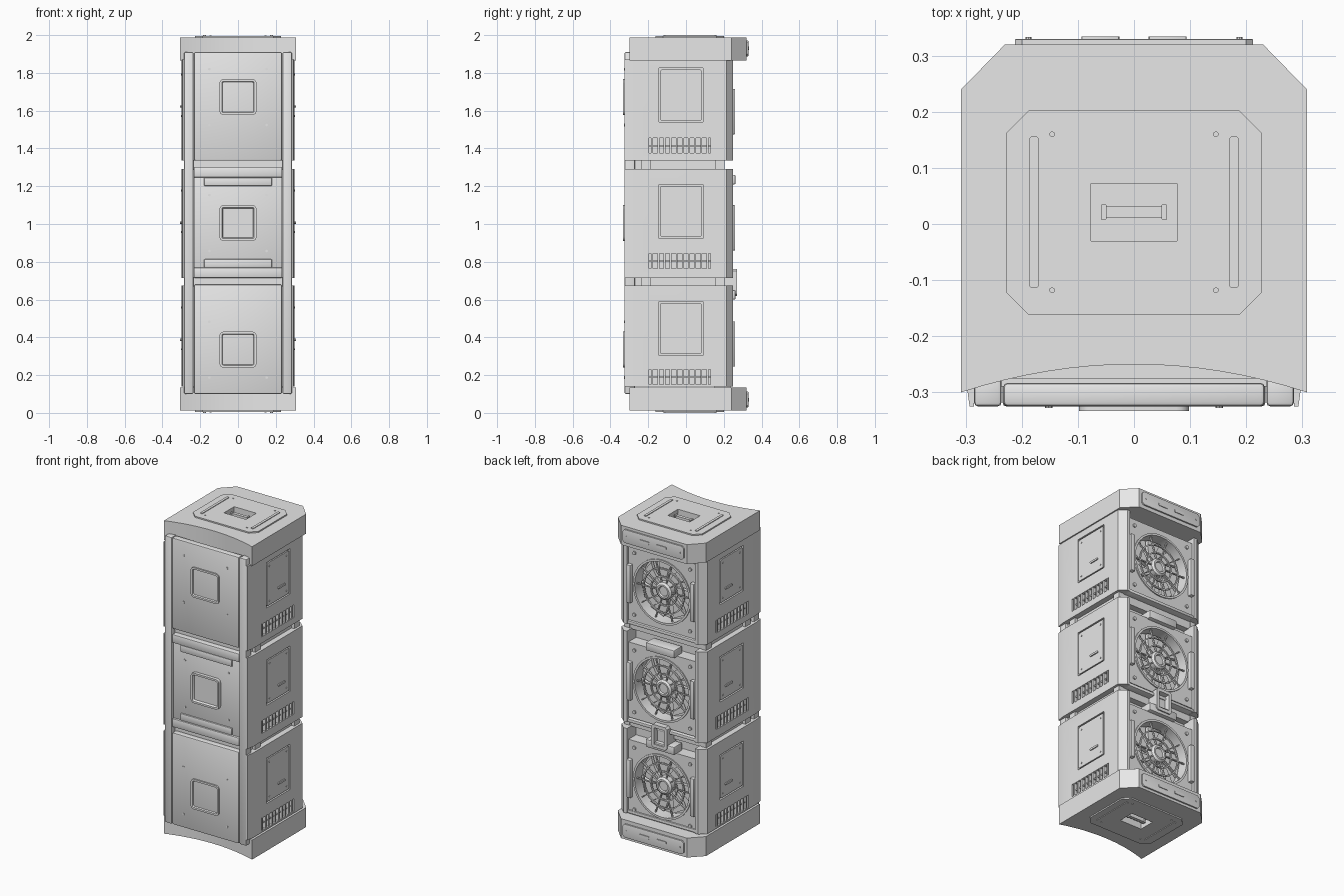
import bpy, bmesh
from math import sin, cos, pi

cube = bpy.data.objects.get("Cube")
if cube:
    bpy.data.objects.remove(cube, do_unlink=True)

grey = bpy.data.materials.new("light_grey")
grey.use_nodes = True
grey.diffuse_color = (0.8, 0.8, 0.8, 1)
grey.node_tree.nodes["Principled BSDF"].inputs["Base Color"].default_value = (0.8, 0.8, 0.8, 1)
parts = []


def finish(name, bm):
    bmesh.ops.recalc_face_normals(bm, faces=bm.faces[:])
    mesh = bpy.data.meshes.new(name)
    bm.to_mesh(mesh)
    bm.free()
    mesh.materials.append(grey)
    ob = bpy.data.objects.new(name, mesh)
    bpy.context.scene.collection.objects.link(ob)
    parts.append(ob)
    return ob


def place(u, v, w, axis):
    return {"x": (w, u, v), "y": (u, w, v), "z": (u, v, w)}[axis]


def prism(name, pts, a, b, axis="z", steps=(), bevel=0):
    """Extrude an outline from a to b; steps inset and shift the face at b."""
    bm = bmesh.new()
    low = [bm.verts.new(place(u, v, a, axis)) for u, v in pts]
    top = [bm.verts.new(place(u, v, b, axis)) for u, v in pts]
    bm.faces.new(low)
    face = bm.faces.new(top)
    for i in range(len(pts)):
        j = (i + 1) % len(pts)
        bm.faces.new((low[i], low[j], top[j], top[i]))
    bmesh.ops.recalc_face_normals(bm, faces=bm.faces[:])
    for width, shift in steps:
        bmesh.ops.inset_region(bm, faces=[face], thickness=width, use_even_offset=True)
        d = shift if b > a else -shift
        bmesh.ops.translate(bm, verts=face.verts[:], vec=place(0, 0, d, axis))
    if bevel:
        bmesh.ops.bevel(bm, geom=bm.edges[:], offset=bevel, segments=2,
                        profile=0.5, affect="EDGES")
    return finish(name, bm)


def box(name, x, y, z, bevel=0):
    pts = [(x[0], y[0]), (x[1], y[0]), (x[1], y[1]), (x[0], y[1])]
    return prism(name, pts, z[0], z[1], bevel=bevel)


def rounded(cx, cy, hx, hy, r, n=4):
    """Rectangle with rounded corners, or chamfered ones when n is 1."""
    pts = []
    for k, (sx, sy) in enumerate(((1, 1), (-1, 1), (-1, -1), (1, -1))):
        for i in range(n + 1):
            t = (k + i / n) * pi / 2
            pts.append((cx + sx * (hx - r) + r * cos(t), cy + sy * (hy - r) + r * sin(t)))
    return pts


def circle(cx, cy, r, n=32):
    return [(cx + r * cos(2 * pi * i / n), cy + r * sin(2 * pi * i / n)) for i in range(n)]


def square(cx, cy, h, n=32):
    pts = []
    for u, v in circle(0, 0, 1, n):
        m = max(abs(u), abs(v))
        pts.append((cx + h * u / m, cy + h * v / m))
    return pts


def ring(name, outer, inner, a, b):
    """Plate facing y with a hole; both outlines have the same point count."""
    bm = bmesh.new()
    loops = [[bm.verts.new((u, w, v)) for u, v in pts]
             for pts, w in ((outer, a), (outer, b), (inner, b), (inner, a))]
    n = len(outer)
    for k in range(4):
        p, q = loops[k], loops[(k + 1) % 4]
        for i in range(n):
            j = (i + 1) % n
            bm.faces.new((p[i], p[j], q[j], q[i]))
    return finish(name, bm)


def cut(ob, *cutters):
    for c in cutters:
        c.hide_render = True
        mod = ob.modifiers.new("cut", "BOOLEAN")
        mod.operation, mod.solver, mod.object = "DIFFERENCE", "EXACT", c
    bpy.context.view_layer.update()
    dg = bpy.context.evaluated_depsgraph_get()
    mesh = bpy.data.meshes.new_from_object(ob.evaluated_get(dg))
    ob.modifiers.clear()
    ob.data = mesh
    for c in cutters:
        parts.remove(c)
        bpy.data.objects.remove(c, do_unlink=True)


def mirrored(half):
    return half + [(-x, y) for x, y in reversed(half)]


# Three stacked modules: bottom, top, side hatch, vent, fan and badge heights
MODULES = {"upper": (1.335, 1.87, 1.682, 1.415, 1.595, 1.672),
           "middle": (0.715, 1.29, 1.067, 0.805, 0.98, 1.005),
           "lower": (0.14, 0.675, 0.447, 0.19, 0.365, 0.335)}
BODY = mirrored([(0.285, -0.275), (0.285, -0.325), (0.293, -0.325), (0.3, -0.275),
                 (0.3, 0.215), (0.26, 0.25), (0.238, 0.25), (0.238, 0.16)])


def side_details(name, body, s, hatch, vent):
    tag = name + ("_left" if s > 0 else "_right")
    x_in, x_out = sorted((s * 0.285, s * 0.35)), sorted((s * 0.27, s * 0.35))
    cut(body, box("hatch_cutter", x_in, (-0.143, 0.09), (hatch - 0.143, hatch + 0.143)),
        box("vent_cutter", x_out, (-0.195, 0.13), (vent - 0.04, vent + 0.04)))
    prism(tag + "_hatch", rounded(-0.027, hatch, 0.109, 0.135, 0.006, 1),
          s * 0.28, s * 0.299, "x")
    prism(tag + "_hatch_handle", rounded(0.004, hatch - 0.06, 0.034, 0.006, 0.003, 1),
          s * 0.295, s * 0.306, "x")
    for sy in (-1, 1):
        for sz in (-1, 1):
            prism(tag + "_hatch_screw", circle(-0.027 + sy * 0.085, hatch + sz * 0.11, 0.005, 8),
                  s * 0.295, s * 0.302, "x")
    for i in range(10):
        y = -0.179 + i * 0.0325
        box(tag + "_vent_fin", sorted((s * 0.265, s * 0.298)), (y - 0.005, y + 0.005),
            (vent - 0.041, vent + 0.041))
    box(tag + "_vent_bar", sorted((s * 0.268, s * 0.29)), (-0.195, 0.13),
        (vent - 0.004, vent + 0.004))


def fan(name, z):
    ring(name + "_fan_frame", square(0, z, 0.237), circle(0, z, 0.19), 0.15, 0.235)
    ring(name + "_fan_rim", circle(0, z, 0.203), circle(0, z, 0.19), 0.2, 0.242)
    for r in (0.09, 0.14):
        ring(name + "_grille_ring", circle(0, z, r + 0.004), circle(0, z, r - 0.004), 0.215, 0.225)
    prism(name + "_fan_hub", circle(0, z, 0.055), 0.15, 0.222, "y",
          steps=((0.012, 0.01), (0.01, 0), (0.004, -0.01)))
    for i in range(10):
        t = 2 * pi * i / 10
        c, s = cos(t), sin(t)
        spoke = [(r * c - w * s, z + r * s + w * c)
                 for r, w in ((0.05, -0.003), (0.195, -0.003), (0.195, 0.003), (0.05, 0.003))]
        prism(name + "_grille_spoke", spoke, 0.213, 0.223, "y")
    # Swept fan blades
    for i in range(7):
        t = 2 * pi * i / 7
        edge = [(0.04 + 0.035 * k, t + 0.09 * k) for k in range(5)]
        edge += [(r, a + 0.55) for r, a in reversed(edge)]
        prism(name + "_fan_blade", [(r * cos(a), z + r * sin(a)) for r, a in edge],
              0.17, 0.19, "y")
    for s in (-1, 1):
        box(name + "_fan_rail", sorted((s * 0.208, s * 0.236)), (0.2, 0.26),
            (z - 0.12, z + 0.12), 0.004)
        for t in (-1, 1):
            prism(name + "_frame_screw", circle(s * 0.195, z + t * 0.195, 0.011, 10),
                  0.22, 0.243, "y")


for name, (z0, z1, hatch, vent, fan_z, badge) in MODULES.items():
    body = prism(name + "_body", BODY, z0, z1)
    for s in (-1, 1):
        side_details(name, body, s, hatch, vent)
    fan(name, fan_z)
    box(name + "_back_ledge", (-0.24, 0.24), (0.15, 0.245), (z0, z0 + 0.02), 0.004)
    # Front badge with a sunken centre, and panel screws
    face = -0.312 if name == "middle" else -0.325
    prism(name + "_badge", rounded(0, badge, 0.098, 0.095, 0.022), -0.3, -0.333, "y",
          steps=((0.012, 0), (0.006, -0.012)))
    for sx in (-1, 1):
        for sz in (-1, 1):
            prism(name + "_panel_screw", circle(sx * 0.152, badge + sz * 0.148, 0.007, 8),
                  -0.3, face - 0.003, "y")

# Front panels, cross bars and side rails
for name, z in (("upper", (1.335, 1.91)), ("lower", (0.1, 0.68))):
    box(name + "_front_panel", (-0.233, 0.233), (-0.325, -0.283), z, 0.008)
box("middle_front_panel", (-0.234, 0.234), (-0.312, -0.27), (0.74, 1.27), 0.004)
for t in (-1, 1):
    c = 1.0075 + t * 0.2655
    box("front_cross_bar", (-0.234, 0.234), (-0.325, -0.265), (c - 0.027, c + 0.027), 0.006)
    c = 1.0075 + t * 0.216
    box("front_tab", (-0.18, 0.18), (-0.321, -0.28), (c - 0.022, c + 0.022), 0.005)
    box("front_side_rail", sorted((t * 0.236, t * 0.285)), (-0.325, -0.27), (0.1, 1.91), 0.007)

# Necks joining the modules, with side clamps
for z0, z1 in ((0.67, 0.72), (1.285, 1.34)):
    box("neck", (-0.265, 0.265), (-0.29, 0.2), (z0, z1))
    for s in (-1, 1):
        for y in (-0.21, 0.18):
            box("neck_clamp", sorted((s * 0.25, s * 0.285)), (y - 0.025, y + 0.025), (z0, z1))

# Rear latches and the bracket between the lower modules
for z in (1.235, 0.625):
    box("rear_latch", (-0.1, 0.1), (0.18, 0.262), (z - 0.025, z + 0.025), 0.006)
prism("rear_bracket", rounded(0, 0.69, 0.055, 0.072, 0.012, 1), 0.18, 0.27, "y",
      steps=((0.02, 0), (0.004, -0.03)))

# End caps with a concave front, plate, grip recess and rear plate
ARC = [(0.308 * i / 8, -0.3 + 0.05 * (1 - (i / 8) ** 2)) for i in range(-8, 9)]
CAP = ARC + [(0.308, 0.24), (0.23, 0.32), (-0.23, 0.32), (-0.308, 0.24)]
for name, flip in (("top", False), ("bottom", True)):
    def h(z):
        return 2 - z if flip else z

    cap = prism(name + "_cap", CAP, h(1.865), h(1.988))
    plate = prism(name + "_plate", rounded(0, 0.02, 0.228, 0.182, 0.04, 1), h(1.98), h(1.996))
    for ob in (cap, plate):
        cut(ob, box("grip_cutter", (-0.077, 0.077), (-0.03, 0.072), sorted((h(1.955), h(2.05)))))
    prism(name + "_grip", rounded(0, 0.021, 0.056, 0.01, 0.004, 1), h(1.95), h(1.985))
    for s in (-1, 1):
        prism(name + "_grip_end", rounded(s * 0.054, 0.021, 0.005, 0.014, 0.002, 1),
              h(1.95), h(1.988))
        prism(name + "_rib", rounded(s * 0.178, 0.021, 0.008, 0.135, 0.003, 1), h(1.99), h(2.0))
        for y in (-0.118, 0.16):
            prism(name + "_plate_screw", circle(s * 0.146, y, 0.005, 10), h(1.99), h(1.999))
        prism(name + "_rear_slot", rounded(s * 0.06, h(1.93), 0.034, 0.009, 0.005, 2),
              0.32, 0.334, "y")
        prism(name + "_rear_screw", circle(s * 0.188, h(1.93), 0.005, 8), 0.32, 0.333, "y")
    prism(name + "_rear_plate", rounded(0, h(1.93), 0.212, 0.042, 0.012, 1), 0.31, 0.329, "y",
          steps=((0.004, 0.001),))

# Smooth the round parts while keeping edges crisp
bpy.ops.object.select_all(action="DESELECT")
for ob in parts:
    ob.select_set(True)
bpy.context.view_layer.objects.active = parts[0]
bpy.ops.object.shade_smooth_by_angle(angle=pi / 6)
